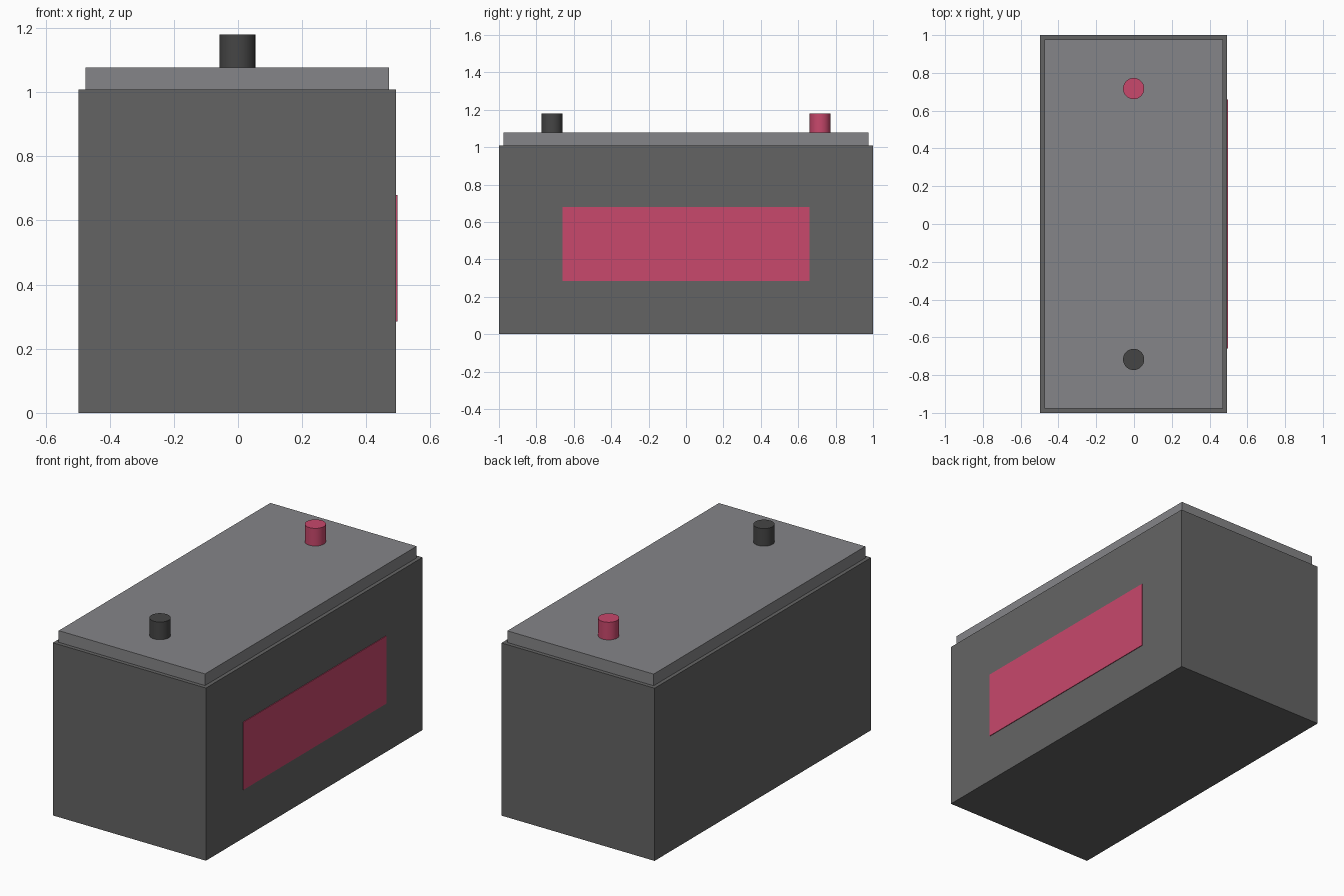
import bpy
import math

if "Cube" in bpy.data.objects:
    bpy.data.objects.remove(bpy.data.objects["Cube"])


def material(name, rgb):
    m = bpy.data.materials.new(name)
    m.diffuse_color = (*rgb, 1)
    m.use_nodes = True
    m.node_tree.nodes["Principled BSDF"].inputs["Base Color"].default_value = m.diffuse_color
    return m


dark = material("dark_grey", (0.127, 0.127, 0.127))
light = material("light_grey", (0.235, 0.235, 0.246))
black = material("charcoal", (0.06, 0.06, 0.06))
red = material("red", (0.578, 0.065, 0.15))


def finish(name, mat):
    ob = bpy.context.object
    ob.name = name
    ob.data.materials.append(mat)
    return ob


def box(name, lo, hi, mat):
    bpy.ops.mesh.primitive_cube_add(size=1, location=[(a + b) / 2 for a, b in zip(lo, hi)])
    bpy.context.object.scale = [b - a for a, b in zip(lo, hi)]
    bpy.ops.object.transform_apply(location=False, rotation=False, scale=True)
    return finish(name, mat)


def terminal(name, y, mat):
    z0, z1 = 1.077, 1.18
    bpy.ops.mesh.primitive_cylinder_add(vertices=32, radius=0.056, depth=z1 - z0,
                                        location=(-0.002, y, (z0 + z1) / 2))
    bpy.ops.object.shade_smooth_by_angle(angle=math.radians(30))
    return finish(name, mat)


# Case and inset lid
box("battery_case", (-0.497, -1, 0), (0.493, 1, 1.009), dark)
box("lid", (-0.475, -0.977, 1.009), (0.471, 0.977, 1.077), light)

# Thin label on the right side
box("side_label", (0.493, -0.66, 0.285), (0.497, 0.66, 0.68), red)

# Terminal posts
terminal("negative_terminal", -0.717, black)
terminal("positive_terminal", 0.717, red)
